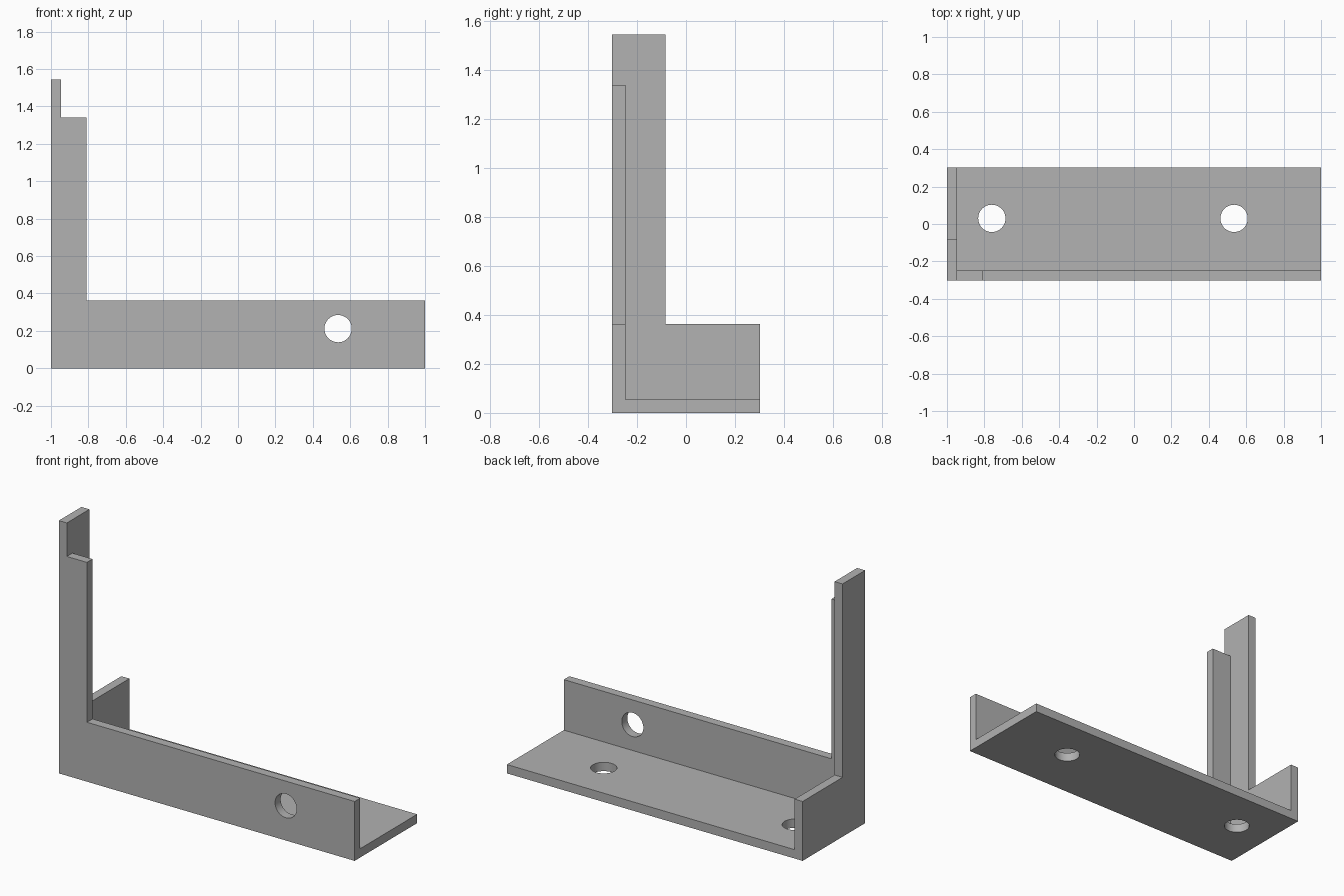
import bpy, bmesh, math
from mathutils import Vector

if "Cube" in bpy.data.objects:
    bpy.data.objects.remove(bpy.data.objects["Cube"])

T = 0.054            # sheet thickness
X, Y = 1.0, 0.302    # half length and half depth
LIP = 0.363          # height of the low walls

steel = bpy.data.materials.new("grey_metal")
steel.diffuse_color = (0.445, 0.445, 0.445, 1)
steel.use_nodes = True
steel.node_tree.nodes["Principled BSDF"].inputs["Base Color"].default_value = steel.diffuse_color


def plate(name, outline, direction):
    """Flat outline extruded along a direction."""
    bm = bmesh.new()
    face = bm.faces.new([bm.verts.new(p) for p in outline])
    new = bmesh.ops.extrude_face_region(bm, geom=[face])["geom"]
    bmesh.ops.translate(bm, vec=Vector(direction),
                        verts=[v for v in new if isinstance(v, bmesh.types.BMVert)])
    bmesh.ops.recalc_face_normals(bm, faces=bm.faces)
    mesh = bpy.data.meshes.new(name)
    bm.to_mesh(mesh)
    bm.free()
    mesh.materials.append(steel)
    ob = bpy.data.objects.new(name, mesh)
    bpy.context.collection.objects.link(ob)
    return ob


def combine(target, tool, operation):
    """Apply a boolean and remove the tool object."""
    mod = target.modifiers.new("join", 'BOOLEAN')
    mod.operation, mod.solver, mod.object = operation, 'EXACT', tool
    tool.hide_render = True
    bpy.context.view_layer.objects.active = target
    bpy.ops.object.modifier_apply(modifier=mod.name)
    bpy.data.objects.remove(tool)


# Floor plate
bracket = plate("bracket", [(-X, -Y, 0), (X, -Y, 0), (X, Y, 0), (-X, Y, 0)], (0, 0, T))

# Front wall with a narrow upright at the left
front = [(-X, 0), (X, 0), (X, LIP), (-0.81, LIP), (-0.81, 1.34), (-X, 1.34)]
combine(bracket, plate("front_wall", [(x, -Y, z) for x, z in front], (0, T, 0)), 'UNION')

# End wall with a taller upright at the front
end = [(-Y, 0), (Y, 0), (Y, LIP), (-0.084, LIP), (-0.084, 1.545), (-Y, 1.545)]
combine(bracket, plate("end_wall", [(-X, y, z) for y, z in end], (T, 0, 0)), 'UNION')

# Screw holes: two through the floor, one through the front wall
for place, turn in (((-0.76, 0.03, 0.03), 0), ((0.535, 0.03, 0.03), 0),
                    ((0.535, -0.275, 0.212), math.pi / 2)):
    bpy.ops.mesh.primitive_cylinder_add(vertices=48, radius=0.073, depth=0.2,
                                        location=place, rotation=(turn, 0, 0))
    drill = bpy.context.object
    drill.data.materials.append(steel)
    combine(bracket, drill, 'DIFFERENCE')

# Smooth hole walls, crisp edges
bpy.ops.object.select_all(action='DESELECT')
bracket.select_set(True)
bpy.context.view_layer.objects.active = bracket
bpy.ops.object.shade_smooth_by_angle(angle=math.radians(30))
